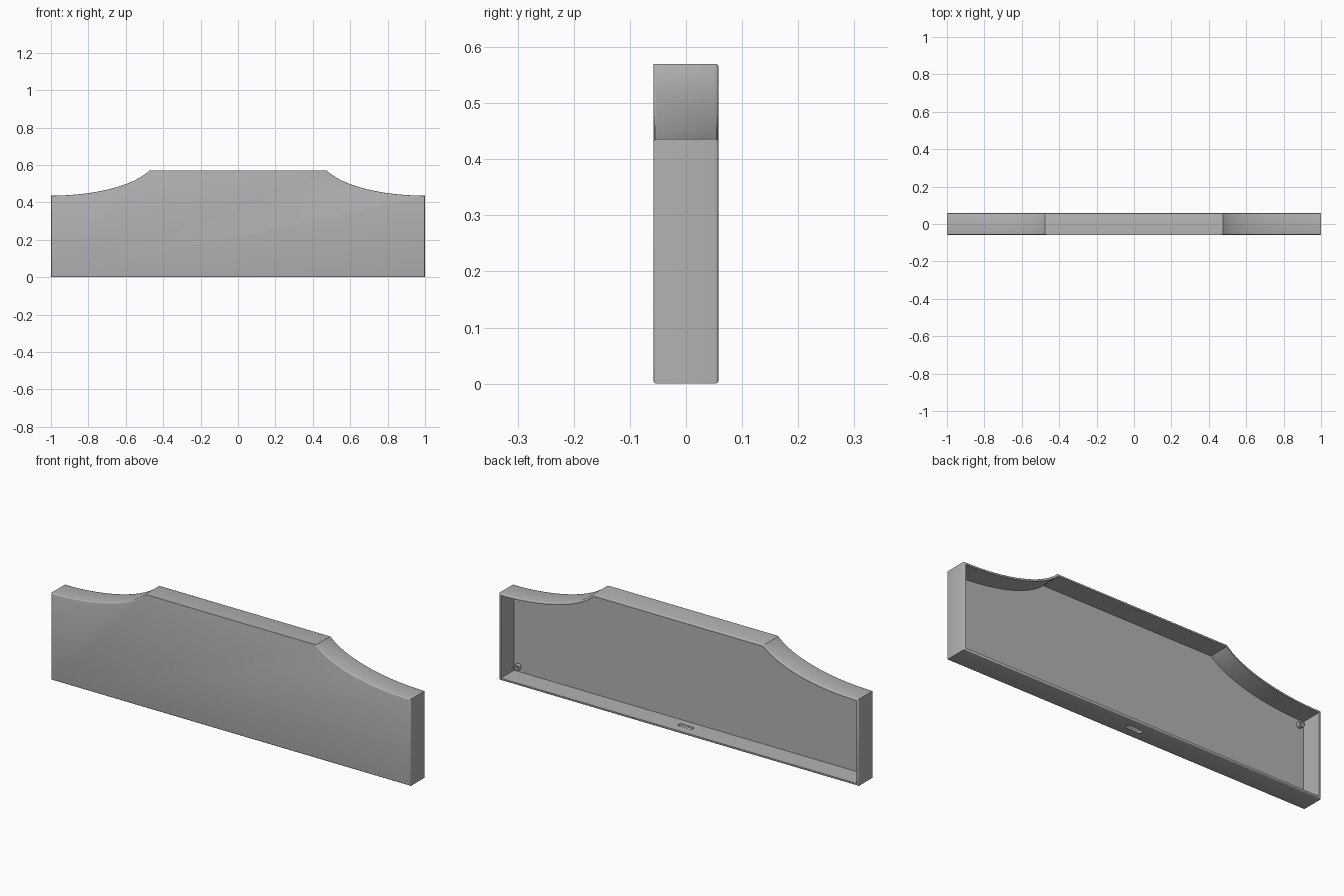
import bpy, bmesh, math
from mathutils import Matrix, Vector

cube = bpy.data.objects.get("Cube")
if cube:
    bpy.data.objects.remove(cube, do_unlink=True)

DEPTH, WALL, ROUND = 0.116, 0.011, 0.006
SHOULDER, TOP, END = 0.475, 0.57, 0.436
FRONT, BACK = -DEPTH / 2, DEPTH / 2

grey = bpy.data.materials.new("plain_grey")
grey.use_nodes = True
colour = (0.45, 0.45, 0.45, 1)
grey.diffuse_color = colour
grey.node_tree.nodes["Principled BSDF"].inputs["Base Color"].default_value = colour


def finish(name, bm):
    bmesh.ops.recalc_face_normals(bm, faces=bm.faces[:])
    mesh = bpy.data.meshes.new(name)
    bm.to_mesh(mesh)
    bm.free()
    mesh.materials.append(grey)
    obj = bpy.data.objects.new(name, mesh)
    bpy.context.collection.objects.link(obj)
    return obj


def smooth(obj):
    bpy.ops.object.select_all(action="DESELECT")
    obj.select_set(True)
    bpy.context.view_layer.objects.active = obj
    bpy.ops.object.shade_smooth_by_angle(angle=math.radians(35))


def extrude_outline(points, direction):
    bm = bmesh.new()
    face = bm.faces.new([bm.verts.new(p) for p in points])
    new = bmesh.ops.extrude_face_region(bm, geom=[face])["geom"]
    verts = [v for v in new if isinstance(v, bmesh.types.BMVert)]
    bmesh.ops.translate(bm, vec=direction, verts=verts)
    bmesh.ops.recalc_face_normals(bm, faces=bm.faces[:])
    return bm


# Outline: flat crown with a hollow elliptical sweep down to each end
A, STEPS = 0.56, 24
start = math.asin((1 - SHOULDER) / A)
B = (TOP - END) / (1 - math.cos(start))
sweep = []
for i in range(STEPS + 1):
    t = start * (1 - i / STEPS)
    sweep.append((1 - A * math.sin(t), END + B * (1 - math.cos(t))))
right = sweep + [(1, 0)]
outline = right + [(-x, z) for x, z in reversed(right)]

# Shell: rounded solid, then hollowed from the back
bm = extrude_outline([(x, FRONT, z) for x, z in outline], Vector((0, DEPTH, 0)))


def rounded(edge):
    a, b = (v.co for v in edge.verts)
    if abs(a.y - b.y) > 0.01:
        return False
    crown = a.z > TOP - 0.001 and b.z > TOP - 0.001
    return not (crown and a.y < 0)


bmesh.ops.bevel(bm, geom=[e for e in bm.edges if rounded(e)], offset=ROUND,
                segments=3, profile=0.5, affect="EDGES", clamp_overlap=True)
bm.normal_update()
back = max((f for f in bm.faces if f.normal.y > 0.99), key=lambda f: f.calc_area())
bmesh.ops.inset_region(bm, faces=[back], thickness=WALL - ROUND, use_even_offset=True)
new = bmesh.ops.extrude_face_region(bm, geom=[back])["geom"]
if back.is_valid:
    bmesh.ops.delete(bm, geom=[back], context="FACES_ONLY")
bmesh.ops.translate(bm, vec=(0, WALL - DEPTH, 0),
                    verts=[v for v in new if isinstance(v, bmesh.types.BMVert)])
shell = finish("shell", bm)

# Cable slot through the middle of the floor
HALF, RADIUS = 0.03, 0.012
slot = []
for side in (1, -1):
    for i in range(9):
        a = -math.pi / 2 + math.pi * i / 8
        slot.append((side * (HALF + RADIUS * math.cos(a)), side * RADIUS * math.sin(a), -0.02))
cutter = finish("slot_cutter", extrude_outline(slot, Vector((0, 0, 0.05))))
cutter.hide_render = True
mod = shell.modifiers.new("slot", "BOOLEAN")
mod.operation, mod.solver, mod.object = "DIFFERENCE", "EXACT", cutter
bpy.context.view_layer.objects.active = shell
bpy.ops.object.modifier_apply(modifier="slot")
bpy.data.objects.remove(cutter, do_unlink=True)
smooth(shell)

# Screw posts in the four inner corners, each with a blind hole
for x, side in ((0.965, "left"), (-0.965, "right")):
    for z, level in ((0.036, "lower"), (0.4, "upper")):
        bm = bmesh.new()
        base = Matrix.Translation((x, FRONT + WALL + 0.008, z)) @ Matrix.Rotation(-math.pi / 2, 4, "X")
        bmesh.ops.create_cone(bm, cap_ends=True, segments=20, radius1=0.016,
                              radius2=0.016, depth=0.02, matrix=base)
        bm.normal_update()
        cap = next(f for f in bm.faces if f.normal.y > 0.9)
        bmesh.ops.inset_region(bm, faces=[cap], thickness=0.008)
        new = bmesh.ops.extrude_face_region(bm, geom=[cap])["geom"]
        if cap.is_valid:
            bmesh.ops.delete(bm, geom=[cap], context="FACES_ONLY")
        bmesh.ops.translate(bm, vec=(0, -0.015, 0),
                            verts=[v for v in new if isinstance(v, bmesh.types.BMVert)])
        smooth(finish(f"{level}_{side}_screw_post", bm))
